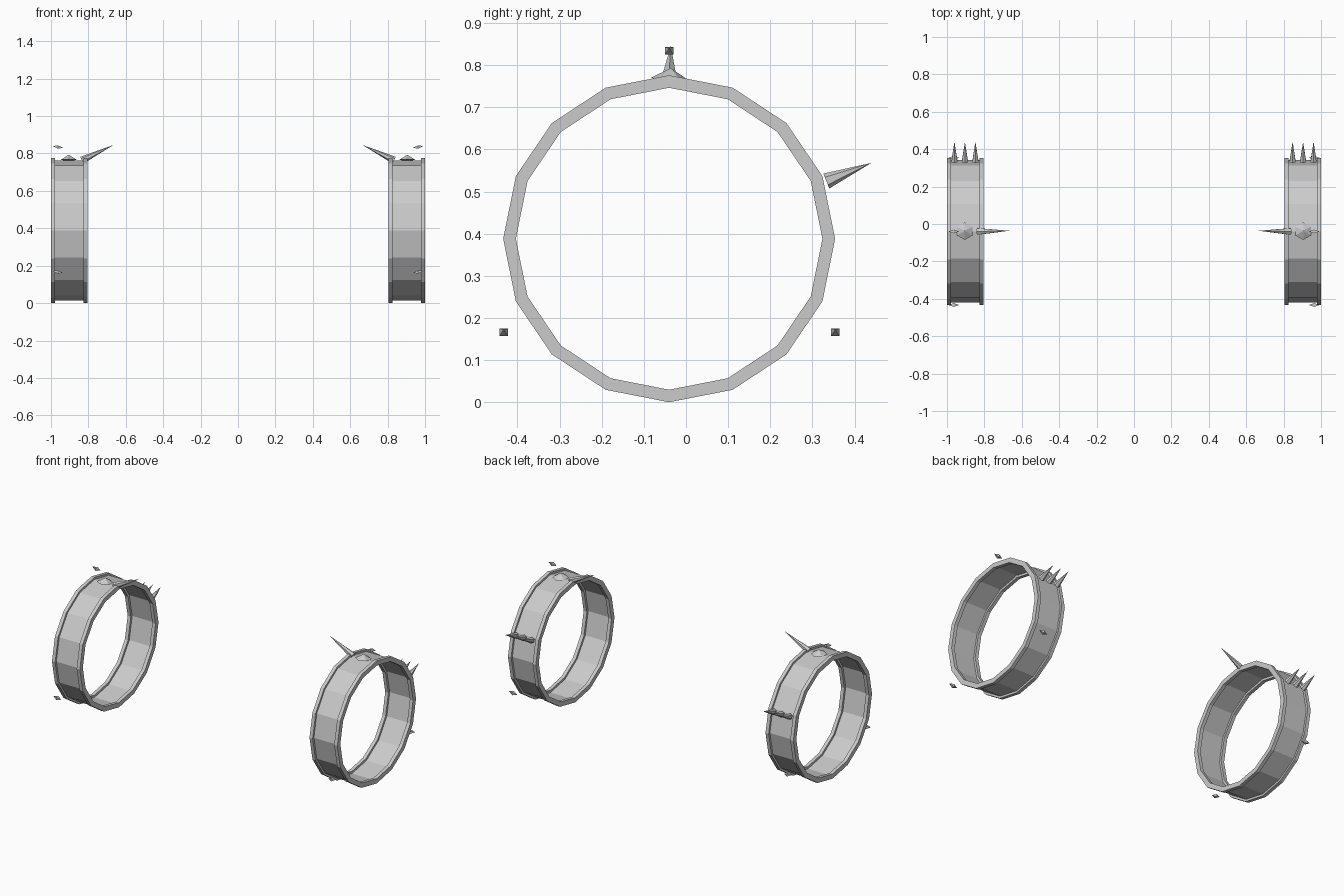
import bpy, bmesh, math
from mathutils import Vector, Matrix

if "Cube" in bpy.data.objects:
    bpy.data.objects.remove(bpy.data.objects["Cube"])

CY, CZ, SIDES = -0.04, 0.388, 16


def finish(name, bm):
    bmesh.ops.recalc_face_normals(bm, faces=bm.faces)
    me = bpy.data.meshes.new(name)
    bm.to_mesh(me)
    bm.free()
    ob = bpy.data.objects.new(name, me)
    bpy.context.collection.objects.link(ob)
    m = ob.modifiers.new("Mirror", 'MIRROR')
    m.use_axis[0] = True
    return ob


def ring(name, profile, closed=True):
    # profile of (x, radius) swept around the x axis
    bm = bmesh.new()
    loops = []
    for i in range(SIDES):
        a = 2 * math.pi * i / SIDES
        loops.append([bm.verts.new((x, CY + 1.005 * r * math.cos(a),
                                    CZ + 0.99 * r * math.sin(a))) for x, r in profile])
    n = len(profile)
    for i in range(SIDES):
        p, q = loops[i], loops[(i + 1) % SIDES]
        for j in range(n if closed else n - 1):
            k = (j + 1) % n
            bm.faces.new((p[j], p[k], q[k], q[j]))
    return finish(name, bm)


def add_cone(bm, base, tip, radius, sides, spin=0.0):
    base, tip = Vector(base), Vector(tip)
    d = tip - base
    mat = (Matrix.Translation((base + tip) / 2) @ d.to_track_quat('Z', 'Y').to_matrix().to_4x4()
           @ Matrix.Rotation(spin, 4, 'Z'))
    bmesh.ops.create_cone(bm, cap_ends=True, segments=sides, radius1=radius, radius2=0,
                          depth=d.length, matrix=mat)


# band and its two rims
ring("band", [(0.808, 0.376), (0.998, 0.376), (0.998, 0.379), (0.808, 0.379)])
for name, x0, x1 in (("inner_rim", 0.805, 0.827), ("outer_rim", 0.978, 1.0)):
    ring(name, [(x0, 0.362), (x1, 0.362), (x1, 0.392), (x0, 0.392)])

# row of three spikes at the back
bm = bmesh.new()
for x in (0.848, 0.904, 0.96):
    add_cone(bm, (x, 0.333, 0.525), (x, 0.44, 0.568), 0.019, 6)
finish("back_spikes", bm)

# long slanted spike on top
bm = bmesh.new()
add_cone(bm, (0.835, -0.04, 0.764), (0.665, -0.036, 0.846), 0.02, 6)
finish("long_spike", bm)

# flat pointed stud on top
bm = bmesh.new()
add_cone(bm, (0.905, -0.038, 0.766), (0.905, -0.036, 0.793), 0.047, 6)
finish("top_stud", bm)

# three small floating gems, elongated octahedra
bm = bmesh.new()
for y, z in ((-0.04, 0.834), (-0.433, 0.166), (0.354, 0.166)):
    mid = [Vector((0.963, y + sy * 0.01, z + sz * 0.009))
           for sy, sz in ((-1, -1), (1, -1), (1, 1), (-1, 1))]
    v = [bm.verts.new(p) for p in mid]
    a = bm.verts.new((0.993, y, z + 0.006))
    b = bm.verts.new((0.935, y, z - 0.003))
    for i in range(4):
        for t in (a, b):
            bm.faces.new((v[i], v[(i + 1) % 4], t))
finish("small_gems", bm)
